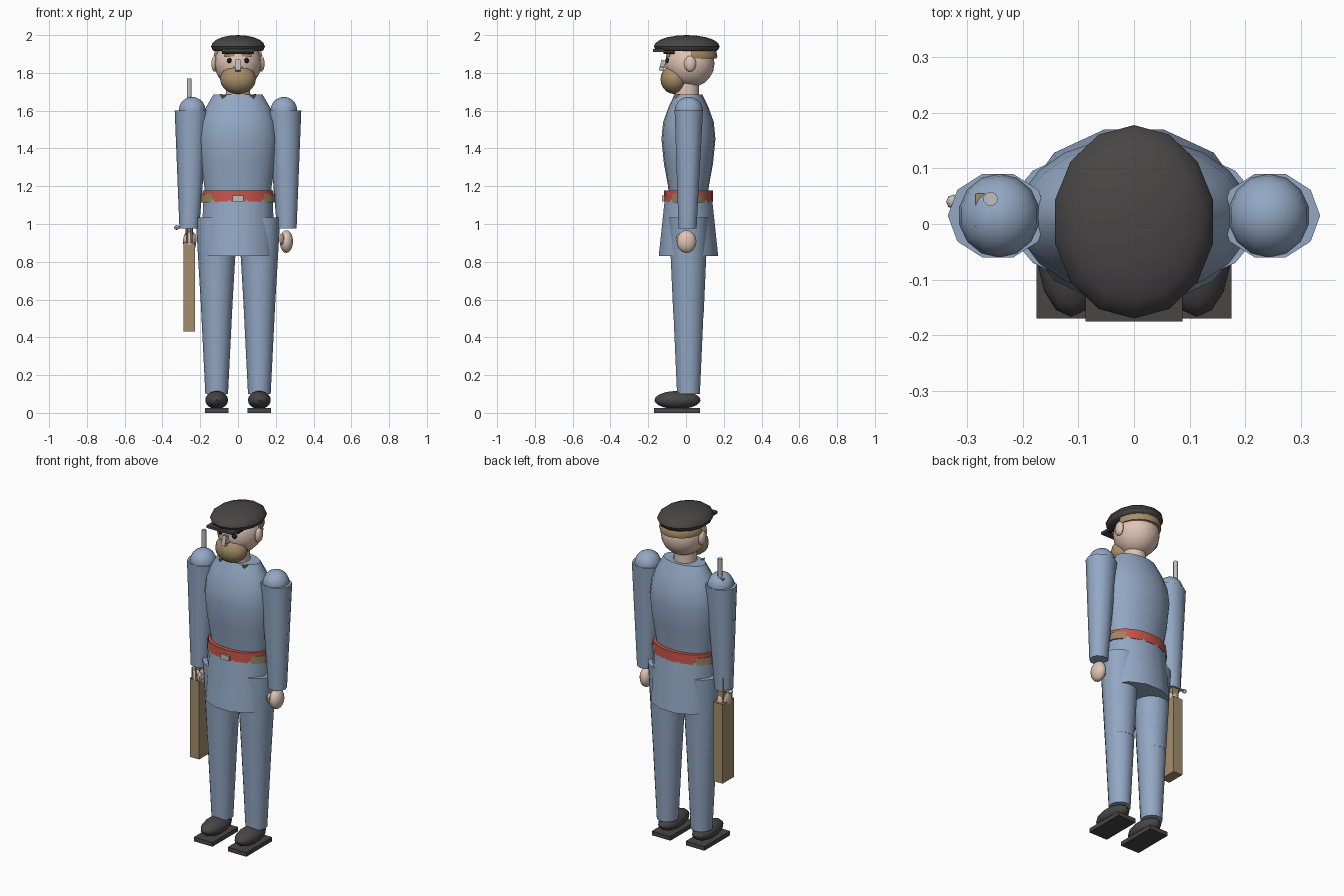
import bpy, bmesh, math
from mathutils import Matrix, Vector

if "Cube" in bpy.data.objects:
    bpy.data.objects.remove(bpy.data.objects["Cube"])


def material(name, rgb):
    m = bpy.data.materials.new(name)
    m.use_nodes = True
    colour = (*rgb, 1)
    m.diffuse_color = colour
    m.node_tree.nodes["Principled BSDF"].inputs["Base Color"].default_value = colour
    return m


BLUE = material("uniform blue", (.29, .39, .55))
RED = material("sash red", (.58, .09, .065))
LEATHER = material("leather brown", (.33, .23, .12))
HAIR = material("hair tan", (.38, .27, .14))
WOOD = material("stock wood", (.37, .27, .15))
SKIN = material("skin", (.74, .55, .45))
DARK = material("cap charcoal", (.065, .06, .06))
BLACK = material("eye black", (.01, .01, .01))
METAL = material("metal grey", (.52, .52, .52))


def finish(name, bm, mat, smooth=True):
    bmesh.ops.recalc_face_normals(bm, faces=bm.faces)
    mesh = bpy.data.meshes.new(name)
    bm.to_mesh(mesh)
    bm.free()
    mesh.materials.append(mat)
    ob = bpy.data.objects.new(name, mesh)
    bpy.context.collection.objects.link(ob)
    if smooth:
        bpy.ops.object.select_all(action='DESELECT')
        ob.select_set(True)
        bpy.context.view_layer.objects.active = ob
        bpy.ops.object.shade_smooth_by_angle(angle=math.radians(40))
    return ob


def loft(name, rings, mat, n=14, turn=0.0):
    """Capped stack of elliptical rings (z, x, y, x radius, y radius)."""
    bm = bmesh.new()
    loops = []
    for z, x, y, a, b in rings:
        angles = [2 * math.pi * (i + turn) / n for i in range(n)]
        loops.append([bm.verts.new((x + a * math.cos(t), y + b * math.sin(t), z))
                      for t in angles])
    for lo, hi in zip(loops, loops[1:]):
        for i in range(n):
            j = (i + 1) % n
            bm.faces.new((lo[i], lo[j], hi[j], hi[i]))
    bm.faces.new(loops[0])
    bm.faces.new(loops[-1])
    return finish(name, bm, mat)


def ball(name, centre, radii, mat, n=14, cuts=()):
    """Ellipsoid, optionally trimmed by (point, outward normal) planes."""
    bm = bmesh.new()
    bmesh.ops.create_uvsphere(bm, u_segments=n, v_segments=10, radius=1,
                              matrix=Matrix.LocRotScale(Vector(centre), None, Vector(radii)))
    for point, normal in cuts:
        geom = bm.verts[:] + bm.edges[:] + bm.faces[:]
        bmesh.ops.bisect_plane(bm, geom=geom, plane_co=point, plane_no=normal, clear_outer=True)
        bmesh.ops.holes_fill(bm, edges=[e for e in bm.edges if e.is_boundary])
    return finish(name, bm, mat)


def box(name, lo, hi, mat, tilt=0.0):
    bm = bmesh.new()
    lo, hi = Vector(lo), Vector(hi)
    bmesh.ops.create_cube(bm, size=1, matrix=Matrix.Translation((lo + hi) / 2)
                          @ Matrix.Rotation(tilt, 4, 'X') @ Matrix.Diagonal((*(hi - lo), 1)))
    return finish(name, bm, mat, False)


def rod(name, a, b, r, mat, r2=None, n=10):
    a, b = Vector(a), Vector(b)
    bm = bmesh.new()
    spin = (b - a).to_track_quat('Z', 'Y').to_matrix().to_4x4()
    bmesh.ops.create_cone(bm, cap_ends=True, segments=n, radius1=r,
                          radius2=r if r2 is None else r2, depth=(b - a).length,
                          matrix=Matrix.Translation((a + b) / 2) @ spin)
    return finish(name, bm, mat)


MID = .013  # body axis in y

# Tunic
loft("tunic", [(1.12, 0, MID, .172, .102), (1.2, 0, MID, .178, .108), (1.32, 0, MID, .198, .13),
               (1.45, 0, MID, .211, .143), (1.54, 0, MID, .2, .134), (1.62, 0, MID, .168, .105),
               (1.685, 0, MID, .13, .074)], BLUE, 20)
loft("tunic_skirt", [(.83, 0, MID, .203, .163), (1.13, 0, MID, .19, .13)], BLUE, 12, .5)

# Sash, belt and buckle
loft("sash", [(1.12, 0, MID, .19, .131), (1.178, 0, MID, .188, .13)], RED, 20)
loft("belt", [(1.115, 0, MID, .199, .125), (1.158, 0, MID, .198, .124)], LEATHER, 20)
box("buckle", (-.028, -.127, 1.12), (.028, -.11, 1.15), METAL)

# Limbs on both sides
for side, s in (("left", 1), ("right", -1)):
    x = s * .113
    loft(side + "_thigh", [(.53, x, MID, .081, .083), (1.035, x, MID, .111, .106)], BLUE)
    loft(side + "_shin", [(.1, x, MID, .06, .062), (.56, x, MID, .083, .083)], BLUE)
    ball(side + "_shoe", (x, -.045, .068), (.062, .122, .048), DARK)
    box(side + "_sole", (x - .062, -.17, 0), (x + .062, .075, .025), DARK)
    ball(side + "_shoulder", (s * .2425, .015, 1.6), (.073, .075, .073), BLUE)
    loft(side + "_arm", [(.975, s * .258, .008, .052, .05), (1.6, s * .245, .015, .09, .079)],
         BLUE, 10)
    ball(side + "_hand", (s * .256, .003, .907), (.036, .052, .06), SKIN)
    ball(side + "_thumb", (s * .232, -.035, .92), (.013, .018, .03), SKIN, 8)
    rod(side + "_collar_tab", (s * .083, -.043, 1.648), (s * .075, -.045, 1.684),
        .004, LEATHER, .022, 4)
    # Face details
    ball(side + "_ear", (s * .122, .022, 1.848), (.02, .032, .042), SKIN, 10)
    ball(side + "_eye", (s * .045, -.096, 1.865), (.014, .014, .014), BLACK, 10)
    box(side + "_eyebrow", (s * .045 - .027, -.105, 1.888), (s * .045 + .027, -.085, 1.897), HAIR)

# Head
loft("neck", [(1.66, 0, .005, .066, .066), (1.77, 0, .005, .062, .064)], SKIN)
ball("head", (0, .02, 1.85), (.125, .131, .127), SKIN, 20)
ball("beard", (0, -.062, 1.766), (.097, .073, .078), HAIR)
box("nose", (-.012, -.137, 1.81), (.012, -.112, 1.868), METAL, -.25)
box("moustache_bar", (-.024, -.134, 1.828), (.024, -.11, 1.836), METAL)
ball("back_hair", (0, .02, 1.89), (.13, .146, .09), HAIR, 20,
     [((0, 0, 1.875), (0, 0, -1)), ((0, .03, 0), (0, -1, 0)), ((0, 0, 1.93), (0, 0, 1))])

# Cap
ball("cap", (0, .004, 1.94), (.146, .174, .06), DARK, 14, [((0, 0, 1.915), (0, 0, -1))])
box("cap_brim", (-.087, -.175, 1.911), (.087, -.06, 1.926), DARK)
box("cap_band", (-.085, -.118, 1.9), (.085, -.06, 1.913), BLACK)

# Rifle held upright at the right side
GX = -.258
box("rifle_butt", (GX - .031, -.045, .43), (GX + .031, .065, .905), WOOD)
box("rifle_wrist", (GX - .02, -.025, .9), (GX + .02, .045, .98), WOOD)
box("rifle_fore_stock", (GX - .027, -.005, .98), (GX + .02, .055, 1.655), WOOD)
rod("rifle_barrel", (GX, .045, 1), (GX, .045, 1.77), .013, METAL)
rod("rifle_bolt", (GX + .03, .04, .982), (GX - .065, .04, .982), .007, METAL, n=8)
ball("rifle_bolt_knob", (GX - .067, .04, .982), (.013, .013, .013), METAL, 8)
for i, dx in enumerate((-.012, .012)):
    rod(f"trigger_guard_{i + 1}", (GX + dx, -.05, .9), (GX + dx, -.05, .975), .005, METAL, n=8)
